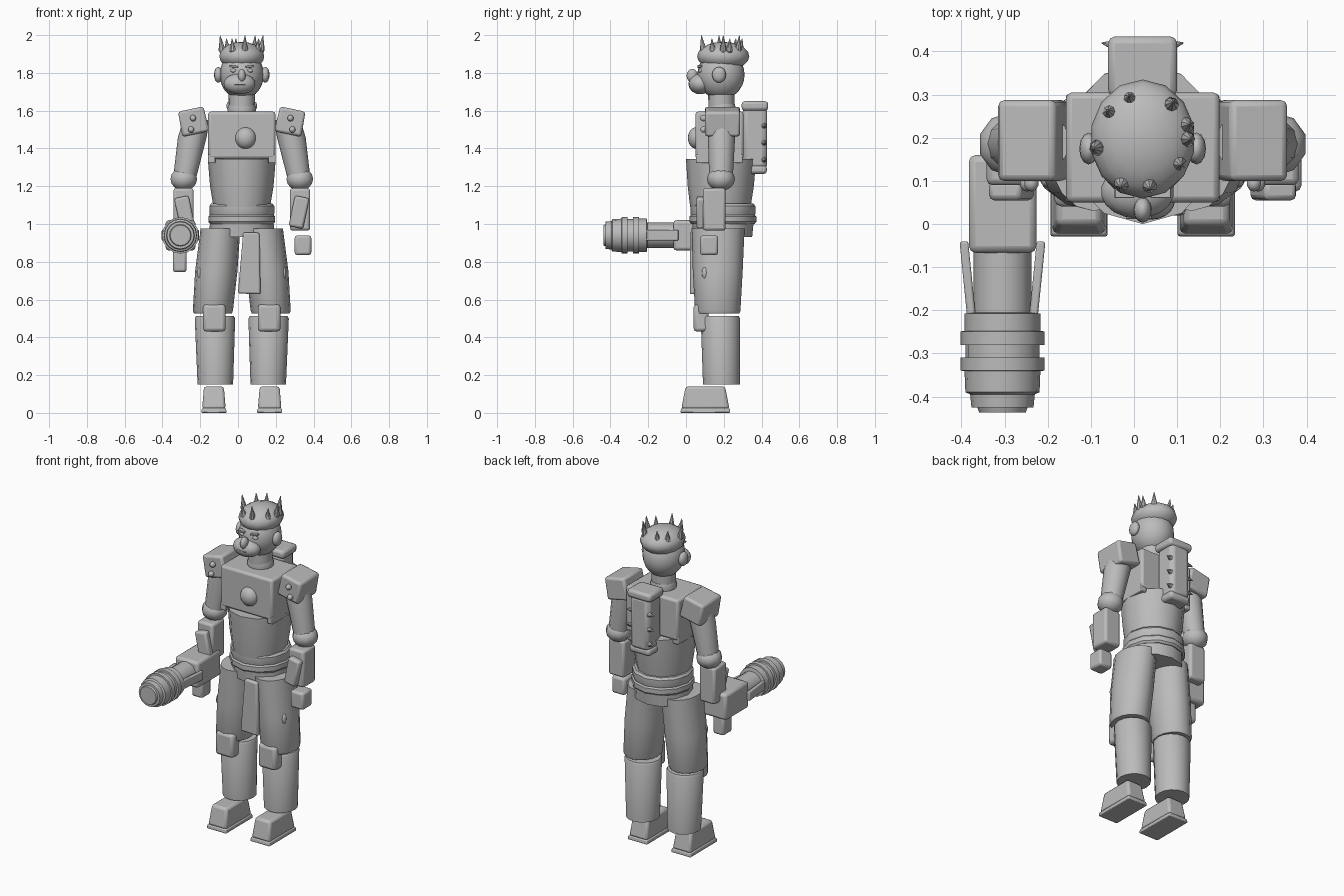
import bpy, bmesh, math
from mathutils import Matrix, Vector, Euler

if "Cube" in bpy.data.objects:
    bpy.data.objects.remove(bpy.data.objects["Cube"])

CX = 0.02  # the body's own symmetry plane
grey = bpy.data.materials.new("plain_grey")
grey.diffuse_color = (0.5, 0.5, 0.5, 1)
grey.use_nodes = True
grey.node_tree.nodes["Principled BSDF"].inputs["Base Color"].default_value = grey.diffuse_color


def finish(name, bm, bevel=0.0, angle=35):
    bmesh.ops.recalc_face_normals(bm, faces=bm.faces)
    me = bpy.data.meshes.new(name)
    bm.to_mesh(me)
    bm.free()
    ob = bpy.data.objects.new(name, me)
    bpy.context.collection.objects.link(ob)
    me.materials.append(grey)
    if bevel:
        m = ob.modifiers.new("bevel", 'BEVEL')
        m.width, m.segments, m.limit_method = bevel, 2, 'ANGLE'
    bpy.ops.object.select_all(action='DESELECT')
    bpy.context.view_layer.objects.active = ob
    ob.select_set(True)
    bpy.ops.object.shade_smooth_by_angle(angle=math.radians(angle))
    return ob


def box(name, lo, hi, bevel=0.012, top=(1, 1), tilt=0.0):
    """Box from corner to corner; top scales the upper face, tilt leans it about y."""
    lo, hi = Vector(lo), Vector(hi)
    bm = bmesh.new()
    bmesh.ops.create_cube(bm, size=1)
    for v in bm.verts:
        if v.co.z > 0:
            v.co.x *= top[0]
            v.co.y *= top[1]
        v.co = v.co * (hi - lo)
    bm.transform(Matrix.Translation((lo + hi) / 2) @ Matrix.Rotation(math.radians(tilt), 4, 'Y'))
    return finish(name, bm, bevel)


def ball(name, c, r, u=16, v=10):
    bm = bmesh.new()
    bmesh.ops.create_uvsphere(bm, u_segments=u, v_segments=v, radius=1)
    bm.transform(Matrix.Translation(c) @ Matrix.Diagonal((*r, 1)))
    return finish(name, bm, angle=60)


def loft(name, rings, n=16, axis='Z', bevel=0.0):
    """Capped stack of ellipses (x, y, z, radius a, radius b) square to z or y."""
    bm = bmesh.new()
    loops = []
    for x, y, z, a, b in rings:
        loop = []
        for i in range(n):
            t = math.tau * i / n
            s, c = a * math.sin(t), b * math.cos(t)
            loop.append(bm.verts.new((x + s, y - c, z) if axis == 'Z' else (x + s, y, z + c)))
        loops.append(loop)
    for p, q in zip(loops, loops[1:]):
        for i in range(n):
            bm.faces.new((p[i], p[(i + 1) % n], q[(i + 1) % n], q[i]))
    bm.faces.new(loops[0])
    bm.faces.new(loops[-1])
    return finish(name, bm, bevel)


def spike(name, base, tip, r, n=8):
    """Bulbous thorn running from base to tip."""
    base, tip = Vector(base), Vector(tip)
    d = tip - base
    ob = loft(name, [(0, 0, 0, r * .4, r * .4), (0, 0, d.length * .25, r, r),
                     (0, 0, d.length * .6, r * .55, r * .55),
                     (0, 0, d.length, r * .08, r * .08)], n)
    ob.data.transform(Matrix.Translation(base) @ d.to_track_quat('Z', 'Y').to_matrix().to_4x4())
    return ob


def mx(s, x):
    return CX + s * x


def sidebox(name, s, x0, x1, y, z, bevel=0.012, top=(1, 1), tilt=0.0):
    a, b = sorted((mx(s, x0), mx(s, x1)))
    return box(name, (a, y[0], z[0]), (b, y[1], z[1]), bevel, top, s * tilt)


# legs and arms, once per side
for s, side in ((-1, "right"), (1, "left")):
    f = side + "_"
    sidebox(f + "sole", s, .08, .215, (-.03, .235), (0, .025), .006, (.94, .97))
    sidebox(f + "boot", s, .085, .21, (-.025, .23), (.02, .14), .014, (.84, .82))
    loft(f + "shin", [(mx(s, .14), .188, .15, .094, .098), (mx(s, .142), .182, .5, .107, .104),
                      (mx(s, .142), .182, .512, .1, .098)])
    loft(f + "thigh", [(mx(s, .153), .168, .527, .1, .115), (mx(s, .153), .168, .54, .106, .12),
                       (mx(s, .135), .168, .75, .112, .132), (mx(s, .113), .17, .975, .105, .14)])
    sidebox(f + "knee_pad", s, .085, .205, (.04, .12), (.43, .575), .018)
    ball(f + "thigh_stud", (mx(s, .222), .1, .74), (.014, .016, .032), 10, 6)

    # upper arm and shoulder guard
    loft(f + "upper_arm", [(mx(s, .305), .185, 1.23, .06, .062), (mx(s, .262), .188, 1.46, .076, .072),
                           (mx(s, .24), .19, 1.55, .07, .07)], 12)
    sidebox(f + "shoulder_guard", s, .183, .33, (.10, .287), (1.475, 1.61), .014, (.93, 1), 12)
    for k, (x, z) in enumerate(((.258, 1.56), (.268, 1.5))):
        ball(f + "shoulder_rivet_%d" % k, (mx(s, x), .095, z), (.017, .02, .017), 10, 6)
    ball(f + "elbow", (mx(s, .307), .185, 1.238), (.074, .074, .062), 10, 8)
    sidebox(f + "forearm", s, .255, .362, (.09, .21), (.965, 1.19), .014)
    sidebox(f + "forearm_plate", s, .264, .342, (.055, .10), (.98, 1.145), .012, tilt=12)
    # ears, eyes, brows
    ball(f + "ear", (mx(s, .125), .175, 1.79), (.022, .037, .042), 12, 8)
    ball(f + "eye", (mx(s, .042), .078, 1.812), (.02, .014, .011), 10, 6)
    sidebox(f + "brow", s, .02, .065, (.06, .085), (1.829, 1.839), .002, tilt=-6)

box("left_hand", (.30, .075, .835), (.388, .17, .94), .014)
box("right_hand", (-.345, .04, .745), (-.272, .13, .87), .014)

# hips and belt
loft("hips", [(.02, .195, .93, .172, .155), (.02, .195, 1.03, .168, .165)], 12)
loft("lower_belt", [(.02, .195, 1.0, .168, .168), (.02, .195, 1.012, .177, .177),
                    (.02, .195, 1.04, .177, .177), (.02, .195, 1.05, .168, .168)], 12)
loft("upper_belt", [(.02, .195, 1.045, .168, .168), (.02, .195, 1.055, .172, .172),
                    (.02, .195, 1.095, .172, .172), (.02, .195, 1.108, .162, .162)], 12)
cloth = box("front_cloth", (0.005, .02, .63), (.125, .05, .955), .01, (.72, 1), 2)

# torso
loft("waist", [(.02, .182, 1.09, .15, .16), (.02, .184, 1.2, .168, .175),
               (.02, .186, 1.345, .18, .186)], 12)
box("chest_armour", (-.158, .05, 1.345), (.198, .305, 1.595), .014)
for s, n in ((-1, "right"), (1, "left")):
    sidebox(n + "_chest_flap", s, .14, .178, (.052, .30), (1.322, 1.37), .005)
ball("chest_emblem", (.04, .055, 1.455), (.055, .045, .057), 20, 12)
loft("collar", [(.02, .19, 1.58, .07, .07), (.02, .19, 1.61, .077, .075), (.02, .19, 1.635, .068, .068)])
loft("neck", [(.02, .187, 1.56, .068, .068), (.02, .187, 1.72, .07, .07)])

# head and face
ball("head", (.02, .185, 1.79), (.117, .125, .13), 20, 14)
ball("hair_cap", (.02, .197, 1.888), (.122, .138, .076), 14, 10)
ball("muzzle", (.008, .075, 1.742), (.085, .062, .055), 18, 10)
ball("nose", (.02, .033, 1.785), (.021, .03, .036), 12, 8)
box("mouth", (-.018, .012, 1.737), (.04, .02, 1.742), .001)

# ring of hair thorns
ring = [(-.01, .292), (.087, .278), (.124, .23), (.126, .197), (.105, .14),
        (.036, .088), (-.029, .092), (-.088, .176), (-.057, .26)]
for k, (x, y) in enumerate(ring):
    d = Vector((x - .02, y - .197, 0))
    b = Vector((x, y, 1.896)) - d * .06
    h = 1.998 if k % 2 else 1.982
    spike("hair_thorn_%d" % k, b, (x + d.x * .06, y + d.y * .06, h), .019)

# back pack with end caps and thorns
box("pack_body", (-.045, .30, 1.29), (.085, .43, 1.62), .025)
box("pack_top_cap", (-.06, .295, 1.6), (.10, .435, 1.65), .016)
box("pack_bottom_cap", (-.05, .32, 1.265), (.09, .428, 1.31), .016)
for z in (1.34, 1.43, 1.52):
    for s in (-1, 1):
        spike("pack_thorn", (mx(s, .045), .41, z), (mx(s, .095), .42, z), .016)

# cannon
GX, GZ = -.305, .94
box("cannon_body", (-.383, -.067, .86), (-.226, .16, 1.02), .016)
prof = [(-.05, .067), (-.205, .067), (-.208, .088), (-.248, .088), (-.249, .097), (-.28, .097),
        (-.281, .086), (-.309, .086), (-.31, .097), (-.34, .097), (-.341, .088), (-.39, .086),
        (-.395, .075), (-.425, .072), (-.426, .058), (-.437, .054)]
loft("cannon_barrel", [(GX, y, GZ, r, r) for y, r in prof], 16, 'Y')
for s in (-1, 1):
    bm = bmesh.new()
    bmesh.ops.create_cube(bm, size=1)
    bm.transform(Matrix.Translation((GX + s * .08, -.135, GZ)) @ Matrix.Rotation(s * -.1, 4, 'Z')
                 @ Matrix.Diagonal((.02, .19, .055, 1)))
    finish("cannon_strut", bm, .005)
